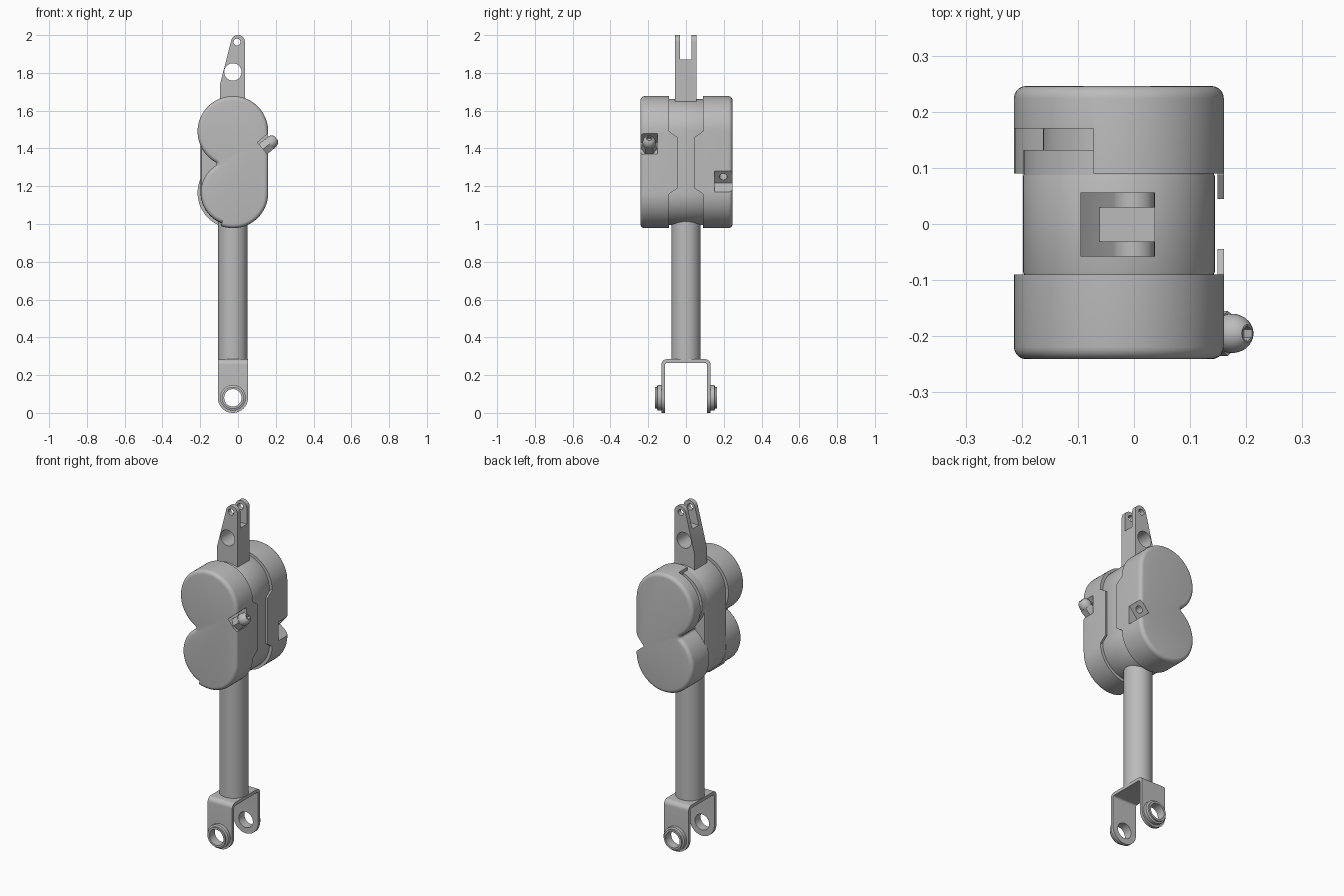
import bpy, bmesh
from math import sin, cos, pi, radians, acos
from mathutils import Vector, Matrix

if "Cube" in bpy.data.objects:
    bpy.data.objects.remove(bpy.data.objects["Cube"])

GREY = (0.5, 0.5, 0.5, 1)
metal = bpy.data.materials.new("grey_metal")
metal.use_nodes = True
metal.diffuse_color = GREY
metal.node_tree.nodes["Principled BSDF"].inputs["Base Color"].default_value = GREY

CX, UP, LOW, R = -0.027, 1.49, 1.165, 0.187   # housing lobe centres and radius


def arc(x, z, r, a, b, n):
    """Points on an arc in the x-z plane, angles in radians."""
    return [(x + r * cos(a + (b - a) * i / n), z + r * sin(a + (b - a) * i / n))
            for i in range(n + 1)]


def circle(x, z, r, n=48):
    return arc(x, z, r, 0, 2 * pi, n)[:-1]


def loft(name, rings, axis="y"):
    """Solid through a list of (outline, depth) rings stacked along an axis."""
    bm = bmesh.new()
    place = {"y": lambda p, d: (p[0], d, p[1]),
             "x": lambda p, d: (d, p[0], p[1]),
             "z": lambda p, d: (p[0], p[1], d)}[axis]
    loops = [[bm.verts.new(place(p, d)) for p in pts] for pts, d in rings]
    for a, b in zip(loops, loops[1:]):
        for i in range(len(a)):
            j = (i + 1) % len(a)
            bm.faces.new((a[i], a[j], b[j], b[i]))
    bm.faces.new(loops[0])
    bm.faces.new(loops[-1])
    bmesh.ops.recalc_face_normals(bm, faces=bm.faces)
    mesh = bpy.data.meshes.new(name)
    bm.to_mesh(mesh)
    bm.free()
    mesh.materials.append(metal)
    obj = bpy.data.objects.new(name, mesh)
    bpy.context.collection.objects.link(obj)
    return obj


def prism(name, pts, d0, d1, axis="y"):
    return loft(name, [(pts, d0), (pts, d1)], axis)


def box(name, x0, x1, y0, y1, z0, z1):
    return prism(name, [(x0, z0), (x1, z0), (x1, z1), (x0, z1)], y0, y1)


def combine(obj, tool, operation="DIFFERENCE"):
    """Apply a boolean and discard the tool."""
    mod = obj.modifiers.new("bool", "BOOLEAN")
    mod.operation, mod.object, mod.solver = operation, tool, "EXACT"
    bpy.context.view_layer.update()
    result = bpy.data.meshes.new_from_object(
        obj.evaluated_get(bpy.context.evaluated_depsgraph_get()))
    obj.modifiers.clear()
    obj.data = result
    bpy.data.objects.remove(tool)


def tilt(obj, base, angle):
    """Turn a part built along +y so it points sideways in the x-z plane."""
    aim = Vector((cos(angle), 0, sin(angle)))
    side = Vector((0, 1, 0))
    rot = Matrix((side, aim, side.cross(aim))).transposed().to_4x4()
    obj.data.transform(Matrix.Translation(base) @ rot)
    return obj


def cover_outline(inset, lobe):
    """Two-lobed outline, filleted notch on one side, straight on the other."""
    fillet = 0.01
    d, u, l = UP - LOW, R + fillet, lobe + fillet
    au = acos((d * d + u * u - l * l) / (2 * d * u))
    al = acos((d * d + l * l - u * u) / (2 * d * l))
    fx, fz = CX - u * sin(au), UP - u * cos(au)
    step = radians(249)
    return (arc(CX, UP, R - inset, 0, 1.5 * pi - au, 40)
            + arc(fx, fz, fillet + inset, pi / 2 - au, al - pi / 2, 10)[1:]
            + arc(CX, LOW, lobe - inset, pi / 2 + al, step, 24)[1:]
            + arc(CX, LOW, R - inset, step + 0.02, 2 * pi, 24))


def cover(name, side, lobe, inner, outer):
    rim = 0.022
    rings = [(cover_outline(0, lobe), side * inner)]
    for i in range(6):
        a = i / 5 * pi / 2
        rings.append((cover_outline(rim * (1 - cos(a)), lobe),
                      side * (outer - rim + rim * sin(a))))
    return loft(name, rings)


# Central core
def stadium(r):
    return arc(CX, UP, r, 0, pi, 32) + arc(CX, LOW, r, pi, 2 * pi, 32)


loft("core", [(stadium(0.165), -0.1), (stadium(0.171), -0.085),
              (stadium(0.171), 0.085), (stadium(0.165), 0.1)])

# Front and rear covers
front_cover = cover("front_cover", -1, 0.17, 0.09, 0.241)
rear_cover = cover("rear_cover", 1, R, 0.09, 0.246)

# Open slot in the rear cover, with the drum and neck seen inside it
combine(rear_cover, box("slot", -0.3, -0.072, 0.05, 0.17, 1.335, 1.8))
prism("rear_drum", circle(CX, UP, 0.17, 64), 0.08, 0.132)
prism("rear_neck", circle(CX, UP, 0.135, 64), 0.12, 0.18)

# Thin side tabs reaching inward from each cover
for name, s in (("front_tab", -1), ("rear_tab", 1)):
    prism(name, [(s * 0.1, 1.49), (s * 0.088, 1.49), (s * 0.045, 1.46),
                 (s * 0.045, 1.19), (s * 0.088, 1.16), (s * 0.1, 1.16)],
          0.149, 0.16, "x")

# Tilted recesses in the covers, front one holding the bolt
TILT = radians(40)
for body, y, z, a in ((front_cover, -0.205, 1.4, TILT), (rear_cover, 0.205, 1.25, -TILT)):
    combine(body, tilt(box("recess", -0.055, 0.055, 0, 0.2, -0.042, 0.042),
                       (0.13, y, z), a))
combine(rear_cover, tilt(prism("bolt_hole", circle(0, 0, 0.021, 24), -0.06, 0.05),
                         (0.13, 0.197, 1.25), -TILT))

base = (0.135, -0.195, 1.398)
tilt(prism("bolt_hex", circle(0, 0, 0.04, 6), -0.01, 0.042), base, TILT)
dome = loft("bolt_dome", [(circle(0, 0, 0.035 * cos(a), 32), 0.052 + 0.04 * sin(a))
                          for a in [i * 0.2 - 0.3 for i in range(8)]])
combine(dome, prism("socket", circle(0, 0, 0.014, 6), 0.07, 0.15))
tilt(dome, base, TILT)

# Upper fork with slot and two cross holes
fork = prism("upper_fork", [(-0.095, 1.6), (0.037, 1.6)]
             + arc(0, 1.963, 0.037, 0, radians(165), 16) + [(-0.095, 1.74)],
             -0.058, 0.056)
combine(fork, box("fork_slot", -0.2, 0.2, -0.031, 0.029, 1.87, 2.1))
for x, z, r in ((CX, 1.805, 0.046), (-0.005, 1.963, 0.018)):
    combine(fork, prism("fork_hole", circle(x, z, r), -0.2, 0.2))

# Rod
prism("rod", circle(CX, 0, 0.078, 64), 0.27, 1.05, "z")

# Lower bracket: bent strap trimmed to round ends
EYE = 0.08


def strap(half, top, r):
    return ([(half, -0.02)] + arc(half - r, top - r, r, 0, pi / 2, 8)
            + arc(r - half, top - r, r, pi / 2, pi, 8) + [(-half, -0.02)])


bracket = prism("lower_bracket", strap(0.13, 0.284, 0.028)
                + strap(0.111, 0.265, 0.01)[::-1], -0.15, 0.1, "x")
ends = arc(CX, EYE, EYE, pi, 2 * pi, 32) + [(CX + EYE, 0.4), (CX - EYE, 0.4)]
combine(bracket, prism("trim", ends, -0.3, 0.3), "INTERSECT")
combine(bracket, prism("eye_hole", circle(CX, EYE, 0.046), -0.3, 0.3))

# Flanged bushings on the outside of the bracket arms
for name, s in (("front_bushing", -1), ("rear_bushing", 1)):
    bush = loft(name, [(circle(CX, EYE, r), s * d) for r, d in
                       ((0.068, 0.125), (0.068, 0.15), (0.058, 0.154), (0.058, 0.163))])
    combine(bush, prism("bushing_hole", circle(CX, EYE, 0.046), -0.3, 0.3))

# Smooth rounded surfaces, keep edges crisp
bpy.ops.object.select_all(action="DESELECT")
for obj in bpy.context.collection.objects:
    if obj.type == "MESH" and metal.name in obj.data.materials:
        obj.select_set(True)
        bpy.context.view_layer.objects.active = obj
bpy.ops.object.shade_smooth_by_angle(angle=radians(30))
